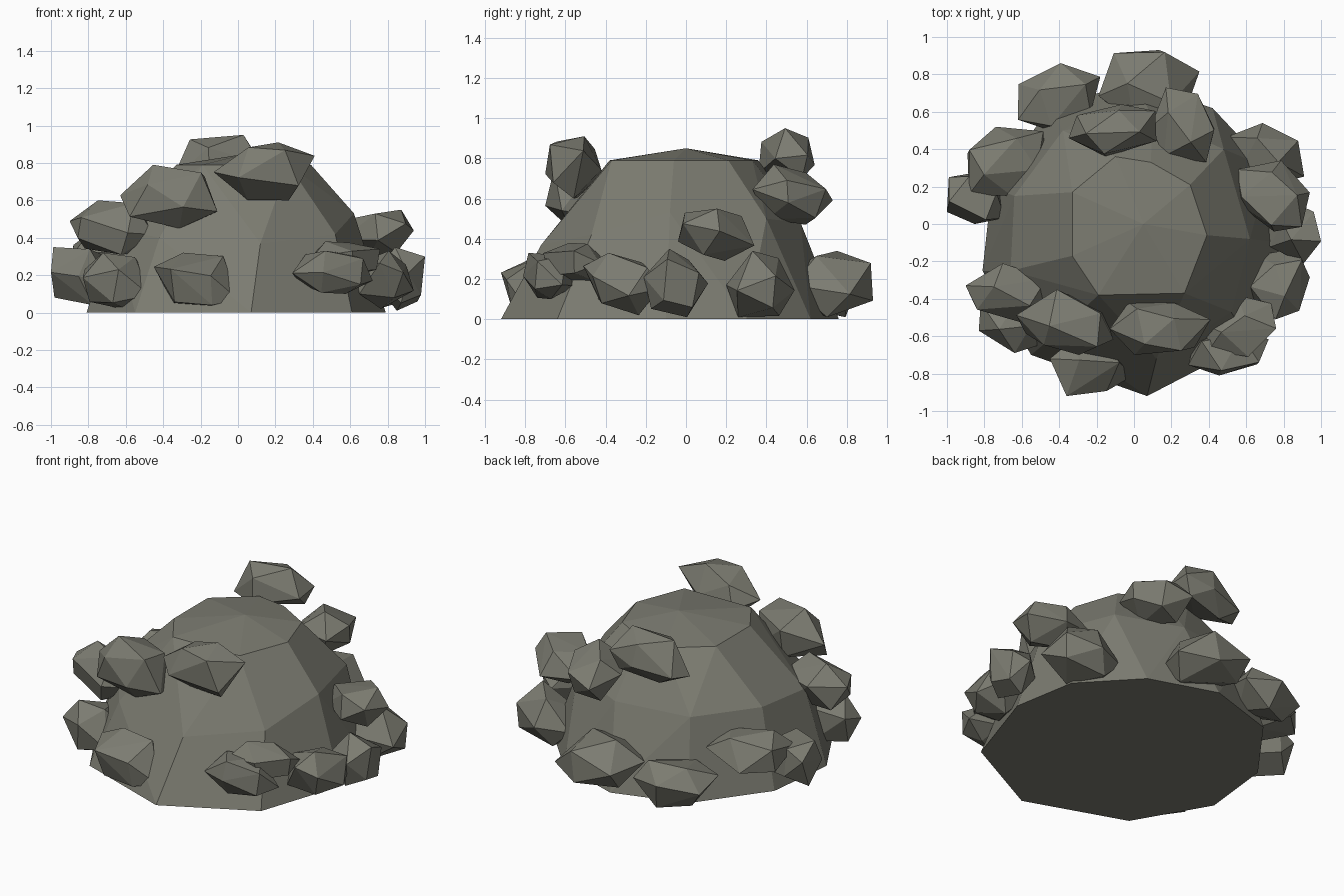
import bpy
import bmesh
import math
import random
from mathutils import Vector, Matrix

default = bpy.data.objects.get("Cube")
if default:
    bpy.data.objects.remove(default, do_unlink=True)

# Single stone colour
stone = bpy.data.materials.new("grey_green_stone")
stone.use_nodes = True
colour = (0.20, 0.20, 0.165, 1.0)
stone.diffuse_color = colour
shader = next(n for n in stone.node_tree.nodes if n.type == "BSDF_PRINCIPLED")
shader.inputs["Base Color"].default_value = colour
shader.inputs["Roughness"].default_value = 0.9


def hull_object(name, points):
    """Wrap a faceted flat-shaded rock around a cloud of points."""
    bm = bmesh.new()
    for point in points:
        bm.verts.new(point)
    result = bmesh.ops.convex_hull(bm, input=bm.verts[:])
    loose = {v for v in result["geom_interior"] if isinstance(v, bmesh.types.BMVert)}
    bmesh.ops.delete(bm, geom=list(loose), context="VERTS")
    bmesh.ops.dissolve_limit(bm, angle_limit=math.radians(4),
                             verts=bm.verts[:], edges=bm.edges[:])
    bmesh.ops.recalc_face_normals(bm, faces=bm.faces[:])
    mesh = bpy.data.meshes.new(name)
    bm.to_mesh(mesh)
    bm.free()
    mesh.materials.append(stone)
    rock = bpy.data.objects.new(name, mesh)
    bpy.context.collection.objects.link(rock)
    return rock


def boulder(name, x_range, y_range, z_range, yaw, seed):
    """Blunt pointed boulder, turned by yaw and fitted to its extents."""
    rng = random.Random(seed)
    cloud = [Vector((-1.25, rng.uniform(-.3, .3), rng.uniform(-.3, .3))),
             Vector((1.25, rng.uniform(-.3, .3), rng.uniform(-.3, .3)))]
    for end in (-1, 1):
        twist = rng.uniform(0, math.tau)
        for step in range(5):
            angle = twist + math.tau * (step + rng.uniform(-.2, .2)) / 5
            radius = rng.uniform(.8, 1)
            cloud.append(Vector((end * rng.uniform(.35, .8),
                                 radius * math.cos(angle),
                                 radius * math.sin(angle))))
    turn = (Matrix.Rotation(math.radians(yaw), 3, "Z")
            @ Matrix.Rotation(rng.uniform(-.25, .25), 3, "Y"))
    cloud = [turn @ p for p in cloud]
    for axis, (low, high) in enumerate((x_range, y_range, z_range)):
        least = min(p[axis] for p in cloud)
        most = max(p[axis] for p in cloud)
        for p in cloud:
            p[axis] = low + (p[axis] - least) / (most - least) * (high - low)
    return hull_object(name, cloud)


# Central mound: flat foot, shoulder ring, plateau ring and low peak
foot = [(.07, -.92), (.61, -.64), (.79, -.1), (.72, .3), (.42, .62),
        (0, .76), (-.45, .62), (-.76, .2), (-.81, -.25), (-.55, -.7)]
shoulder = [(.12, -.72, .37), (.52, -.47, .42), (.62, -.08, .53), (.48, .4, .5),
            (.1, .57, .48), (-.38, .5, .48), (-.64, .15, .48),
            (-.66, -.25, .45), (-.42, -.59, .4)]
plateau = [(-.33, .17), (-.33, -.17), (-.19, -.38), (.27, -.37),
           (.39, -.06), (.3, .21), (.09, .33), (-.1, .36)]
mound_points = [(x, y, 0) for x, y in foot] + shoulder
mound_points += [(x, y, .79) for x, y in plateau] + [(.05, 0, .85)]
hull_object("central_mound", mound_points)

# Boulders resting around the slope: extents in x, y, z and heading
boulders = {
    "right_low_boulder": ((-1, -.69), (0, .27), (.04, .35), -35),
    "front_right_low_boulder": ((-.83, -.47), (-.69, -.38), (.01, .32), -40),
    "front_low_boulder": ((-.45, 0), (-.92, -.62), (.03, .32), 0),
    "front_right_mid_boulder": ((-.9, -.45), (-.53, -.21), (.31, .6), -20),
    "front_right_high_boulder": ((-.63, -.11), (-.7, -.35), (.45, .79), -20),
    "front_high_boulder": ((-.13, .41), (-.7, -.42), (.6, .91), 5),
    "front_left_upper_boulder": ((.38, .76), (-.71, -.38), (.18, .38), 45),
    "front_left_lower_boulder": ((.29, .72), (-.81, -.55), (.1, .33), 20),
    "left_front_low_boulder": ((.62, .94), (-.51, -.13), (.02, .33), 75),
    "left_low_boulder": ((.72, 1), (-.21, .11), (.01, .35), 100),
    "back_left_low_boulder": ((.49, .91), (.2, .54), (.01, .34), 150),
    "left_mid_boulder": ((.55, .94), (-.04, .34), (.29, .55), 130),
    "back_low_boulder": ((-.19, .35), (.52, .93), (.01, .34), 10),
    "back_right_low_boulder": ((-.62, -.18), (.5, .86), (.01, .27), 25),
    "back_right_mid_boulder": ((-.89, -.47), (.15, .52), (.17, .42), 40),
    "back_peak_boulder": ((-.35, .12), (.36, .64), (.66, .95), 28),
    "back_left_high_boulder": ((.09, .43), (.33, .73), (.47, .77), 120),
}
for seed, (name, (xs, ys, zs, yaw)) in enumerate(boulders.items()):
    boulder(name, xs, ys, zs, yaw, seed)
